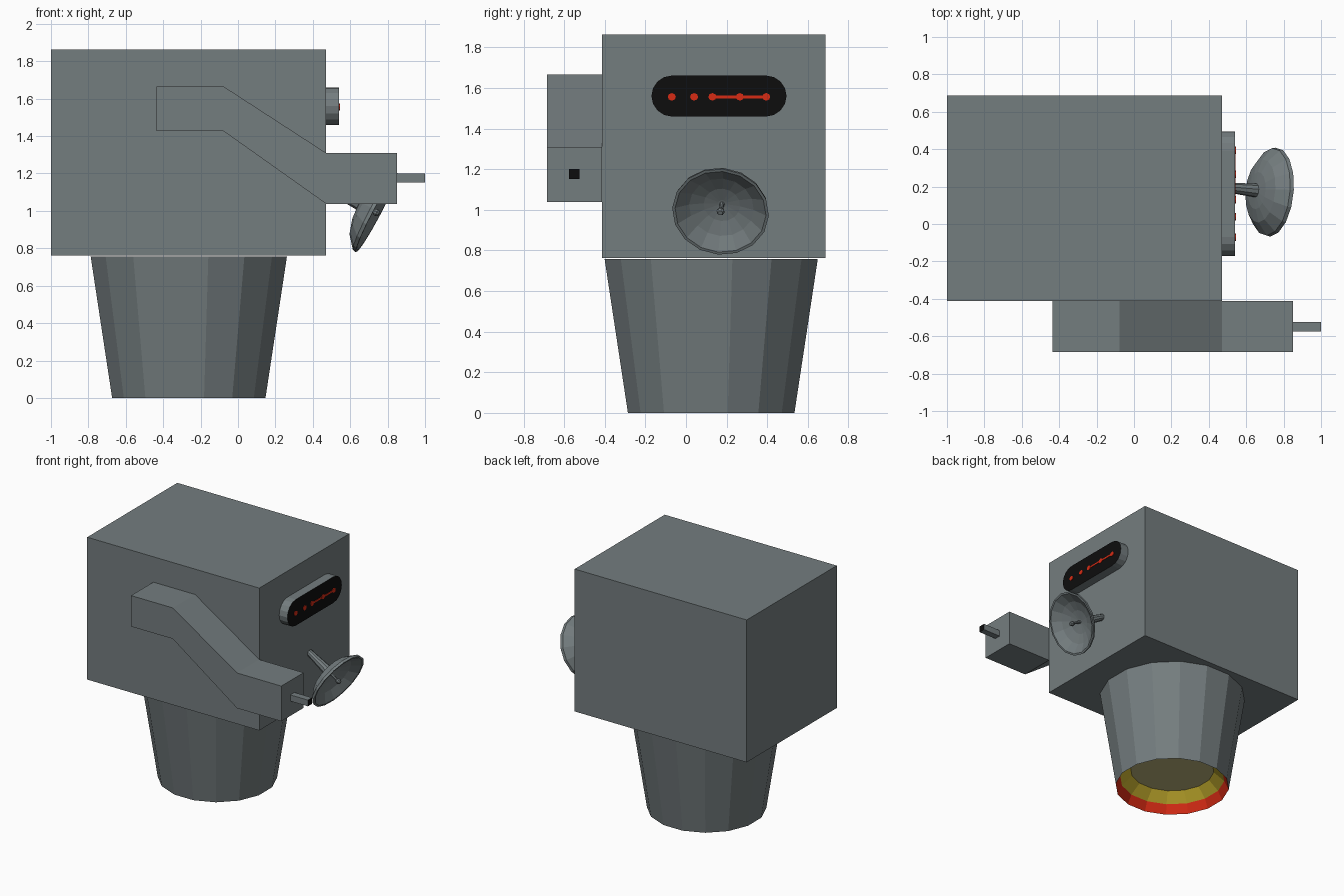
import bpy, bmesh, math
from mathutils import Vector, Matrix

if "Cube" in bpy.data.objects:
    bpy.data.objects.remove(bpy.data.objects["Cube"])


def mat(name, rgb):
    m = bpy.data.materials.new(name)
    m.diffuse_color = (*rgb, 1)
    m.use_nodes = True
    m.node_tree.nodes["Principled BSDF"].inputs["Base Color"].default_value = m.diffuse_color
    return m


GREY = mat("slate grey", (0.175, 0.205, 0.212))
BLACK = mat("black", (0.004, 0.004, 0.004))
RED = mat("red", (0.68, 0.024, 0.007))
YELLOW = mat("yellow", (0.62, 0.47, 0.03))
PALE = mat("pale yellow", (0.50, 0.45, 0.20))


def finish(name, bm, mats, recalc=True):
    if recalc:
        bmesh.ops.recalc_face_normals(bm, faces=bm.faces)
    me = bpy.data.meshes.new(name)
    bm.to_mesh(me)
    bm.free()
    for m in mats:
        me.materials.append(m)
    ob = bpy.data.objects.new(name, me)
    bpy.context.collection.objects.link(ob)
    return ob


def box(name, lo, hi, mats=(GREY,), end_index=0):
    """Box from corner to corner; its +x face may take another material."""
    lo, hi = Vector(lo), Vector(hi)
    bm = bmesh.new()
    bmesh.ops.create_cube(bm, size=1, matrix=Matrix.Translation((lo + hi) / 2)
                          @ Matrix.Diagonal((*(hi - lo), 1)))
    bm.normal_update()
    for f in bm.faces:
        if f.normal.x > 0.9:
            f.material_index = end_index
    return finish(name, bm, mats)


def extrude(name, pts, vec, mats=(GREY,), end_index=0):
    """Extrude a closed 3D outline along vec; the far cap may be recoloured."""
    bm = bmesh.new()
    vec = Vector(vec)
    a = [bm.verts.new(p) for p in pts]
    b = [bm.verts.new(Vector(p) + vec) for p in pts]
    bm.faces.new(a)
    bm.faces.new(b).material_index = end_index
    for i in range(len(a)):
        j = (i + 1) % len(a)
        bm.faces.new((a[i], a[j], b[j], b[i]))
    return finish(name, bm, mats)


def lathe(name, profile, origin, axis=(0, 0, 1), sides=16, mats=(GREY,), index=()):
    """Spin (radius, height) points round an axis, capping both ends."""
    rot = Vector((0, 0, 1)).rotation_difference(Vector(axis)).to_matrix()
    bm = bmesh.new()
    rings = []
    for r, h in profile:
        ring = []
        for k in range(sides):
            t = 2 * math.pi * (k + 0.5) / sides
            p = Vector((r * math.cos(t), r * math.sin(t), h))
            ring.append(bm.verts.new(Vector(origin) + rot @ p))
        rings.append(ring)
    index = list(index) or [0] * (len(profile) + 1)
    bm.faces.new(rings[0]).material_index = index[0]
    for n, (a, b) in enumerate(zip(rings, rings[1:])):
        for k in range(sides):
            j = (k + 1) % sides
            bm.faces.new((a[k], a[j], b[j], b[k])).material_index = index[n + 1]
    bm.faces.new(rings[-1]).material_index = index[-1]
    return finish(name, bm, mats)


def capsule(x, y0, y1, z, r, steps=8):
    """Rounded bar outline lying in the y-z plane."""
    pts = []
    for cy, start in ((y1 - r, -math.pi / 2), (y0 + r, math.pi / 2)):
        for k in range(steps + 1):
            t = start + math.pi * k / steps
            pts.append((x, cy + r * math.cos(t), z + r * math.sin(t)))
    return pts


# Main body block
box("body", (-1.0, -0.413, 0.762), (0.471, 0.687, 1.862))

# Tapered thruster base with coloured hollow nozzle underneath
lathe("thruster_base",
      [(0.535, 0.757), (0.418, 0.0), (0.385, 0.07), (0.308, 0.14)],
      (-0.263, 0.124, 0), mats=(GREY, RED, YELLOW, PALE), index=(0, 0, 1, 2, 3))

# Visor housing with a black front
extrude("visor", capsule(0.471, -0.17, 0.495, 1.56, 0.101), (0.07, 0, 0),
        (GREY, BLACK), 1)

# Red sensor lights on the visor
for y in (-0.07, 0.04, 0.13, 0.265, 0.395):
    extrude("visor_light", capsule(0.541, y - 0.02, y + 0.02, 1.556, 0.018, 4),
            (0.004, 0, 0), (RED,))
box("visor_light_bar", (0.541, 0.13, 1.549), (0.544, 0.395, 1.562), (RED,))

# Side weapon arm and its barrel
arm = [(-0.435, 1.666), (-0.078, 1.666), (0.471, 1.31), (0.85, 1.31),
       (0.85, 1.038), (0.471, 1.038), (-0.078, 1.427), (-0.435, 1.427)]
extrude("side_arm", [(x, -0.685, z) for x, z in arm], (0, 0.272, 0))
box("barrel", (0.85, -0.575, 1.152), (1.0, -0.525, 1.2), (GREY, BLACK), 1)

# Tilted dish, stem and feed share one axis
axis = Vector((0.88, -0.09, -0.465)).normalized()
rim = Vector((0.742, 0.17, 0.99))
lathe("dish", [(0.03, -0.105), (0.10, -0.097), (0.17, -0.075), (0.235, -0.02),
               (0.239, 0.0), (0.225, 0.0), (0.16, -0.048), (0.09, -0.074),
               (0.02, -0.085)], rim, axis)
lathe("dish_stem", [(0.024, -0.31), (0.038, -0.09)], rim, axis, 10)
lathe("dish_feed", [(0.012, -0.09), (0.009, -0.02), (0.018, -0.014),
                    (0.02, 0.0), (0.012, 0.014)], rim, axis, 8)
